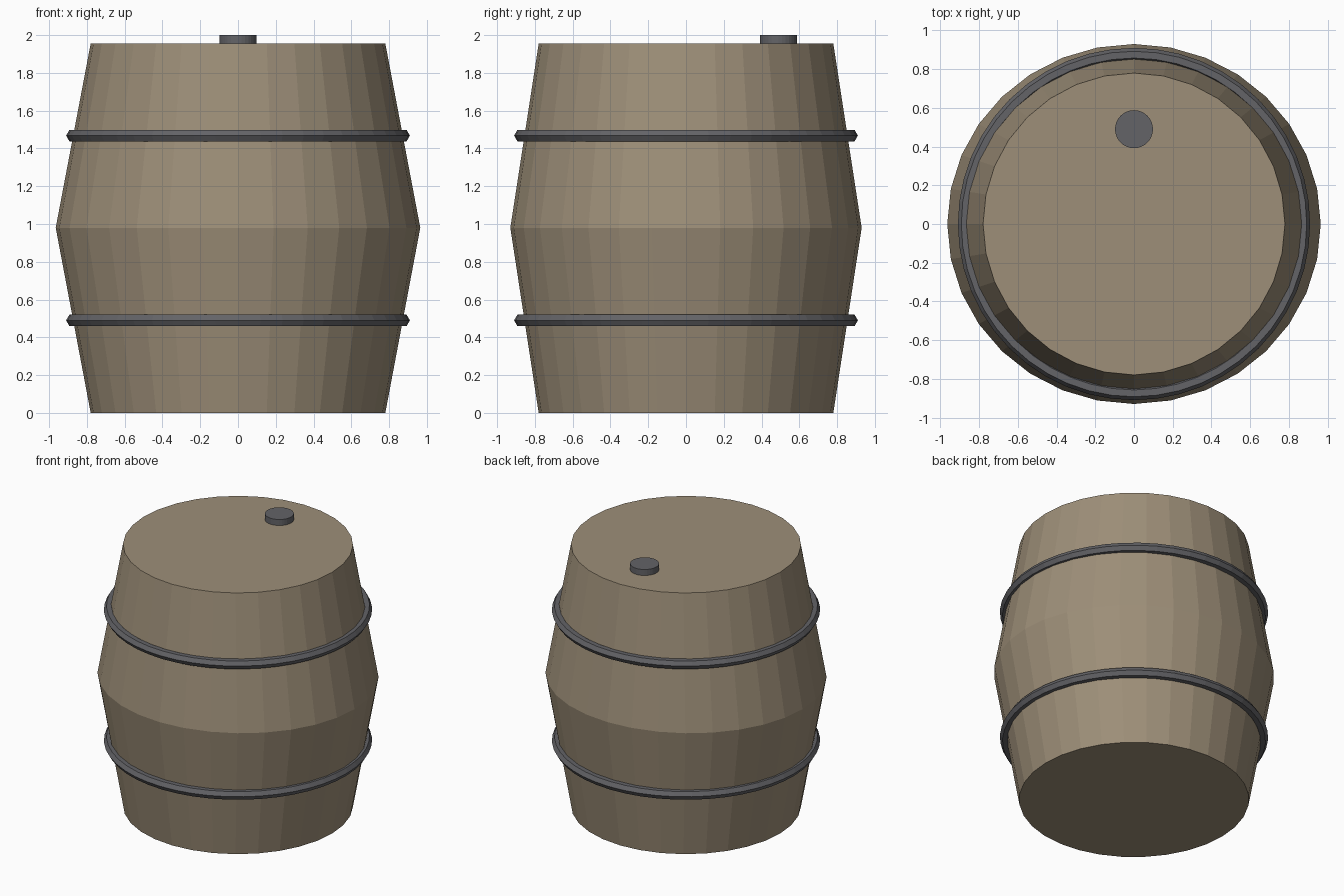
import bpy
import bmesh
import math

if "Cube" in bpy.data.objects:
    bpy.data.objects.remove(bpy.data.objects["Cube"])


def material(name, color):
    mat = bpy.data.materials.new(name)
    mat.diffuse_color = (*color, 1.0)
    mat.use_nodes = True
    mat.node_tree.nodes["Principled BSDF"].inputs["Base Color"].default_value = mat.diffuse_color
    return mat


def revolve(name, profile, sides, mat, closed=False, location=(0, 0, 0)):
    """Lathe a list of (radius x, radius y, z) points; open profiles get flat end caps."""
    bm = bmesh.new()
    rings = []
    for rx, ry, z in profile:
        angles = [math.tau * i / sides for i in range(sides)]
        rings.append([bm.verts.new((rx * math.cos(a), ry * math.sin(a), z)) for a in angles])
    pairs = list(zip(rings, rings[1:]))
    if closed:
        pairs.append((rings[-1], rings[0]))
    else:
        bm.faces.new(rings[0][::-1])
        bm.faces.new(rings[-1])
    for low, high in pairs:
        for i in range(sides):
            j = (i + 1) % sides
            bm.faces.new((low[i], low[j], high[j], high[i]))
    bmesh.ops.recalc_face_normals(bm, faces=bm.faces)
    mesh = bpy.data.meshes.new(name)
    bm.to_mesh(mesh)
    bm.free()
    mesh.materials.append(mat)
    obj = bpy.data.objects.new(name, mesh)
    obj.location = location
    bpy.context.collection.objects.link(obj)
    return obj


wood = material("weathered wood", (0.34, 0.275, 0.19))
iron = material("dark iron", (0.125, 0.125, 0.135))

# Barrel body, widest at the middle
revolve("barrel_body", [(0.78, 0.78, 0), (0.965, 0.93, 0.98), (0.78, 0.78, 1.955)], 32, wood)

# Two iron hoops with a hexagonal cross-section
HOOP_RADIUS, HOOP_THICKNESS = 0.875, 0.035
section = []
for k in range(6):
    a = math.tau * k / 6
    r = HOOP_RADIUS + HOOP_THICKNESS * math.cos(a)
    section.append((r, r, HOOP_THICKNESS * math.sin(a)))
for name, z in (("lower_hoop", 0.49), ("upper_hoop", 1.468)):
    revolve(name, section, 48, iron, closed=True, location=(0, 0, z))

# Bung on the lid, towards the back
revolve("bung", [(0.098, 0.098, 1.93), (0.098, 0.098, 2.0)], 32, iron, location=(0, 0.49, 0))
